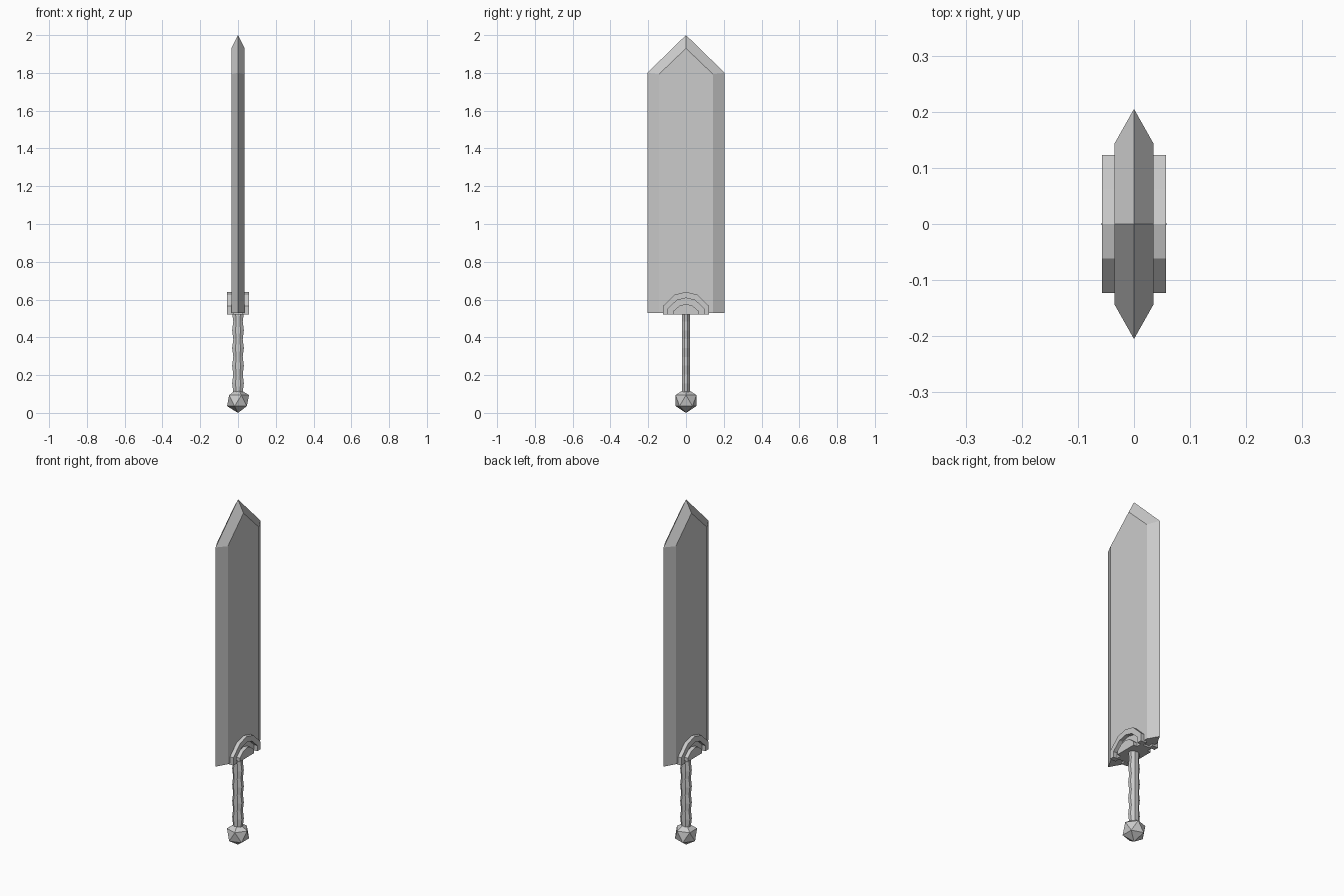
import bpy, bmesh, math

if "Cube" in bpy.data.objects:
    bpy.data.objects.remove(bpy.data.objects["Cube"])


def make_object(name, bm):
    bmesh.ops.recalc_face_normals(bm, faces=bm.faces)
    mesh = bpy.data.meshes.new(name)
    bm.to_mesh(mesh)
    bm.free()
    obj = bpy.data.objects.new(name, mesh)
    bpy.context.collection.objects.link(obj)
    return obj


def bridge(bm, a, b):
    n = len(a)
    for i in range(n):
        j = (i + 1) % n
        bm.faces.new((a[i], a[j], b[j], b[i]))


def slab(name, outline, x0, x1):
    """Extrude a closed (y, z) outline along x."""
    bm = bmesh.new()
    a = [bm.verts.new((x0, y, z)) for y, z in outline]
    b = [bm.verts.new((x1, y, z)) for y, z in outline]
    bridge(bm, a, b)
    bm.faces.new(a)
    bm.faces.new(b)
    return make_object(name, bm)


# Blade: sharp outer rim at x = 0, flat faces on both sides
def blade_outline(half, base, shoulder, tip):
    return [(-half, base), (half, base), (half, shoulder), (0, tip), (-half, shoulder)]


bm = bmesh.new()
rim = [bm.verts.new((0, y, z)) for y, z in blade_outline(0.205, 0.53, 1.8, 2.0)]
for x in (-0.035, 0.035):
    flat = [bm.verts.new((x, y, z)) for y, z in blade_outline(0.143, 0.53, 1.793, 1.93)]
    bridge(bm, rim, flat)
    bm.faces.new(flat)
make_object("blade", bm)


# Guard: an arched band and a smaller arched boss on each blade face
def arch(w, top):
    h = top - 0.52
    right = [(w, 0.52), (w, 0.52 + 0.37 * h), (w / 2, 0.52 + 0.87 * h)]
    return right + [(0, top)] + [(-y, z) for y, z in reversed(right)]


band = arch(0.123, 0.641) + arch(0.095, 0.608)[::-1]
for side, s in (("right", 1), ("left", -1)):
    slab("guard_band_" + side, band, s * 0.02, s * 0.057)
    slab("guard_boss_" + side, arch(0.065, 0.576), s * 0.02, s * 0.057)
slab("guard_core", [(-0.095, 0.52), (0.095, 0.52), (0.095, 0.54), (-0.095, 0.54)],
     -0.035, 0.035)

# Grip: eight-sided, with ridges along its length
bm = bmesh.new()
rings = []
for k in range(10):
    rx = 0.031 if k % 2 else 0.025
    z = 0.11 + k * 0.42 / 9
    c = math.cos(math.pi / 8)
    angles = [math.pi / 8 + i * math.pi / 4 for i in range(8)]
    rings.append([bm.verts.new((rx * math.cos(t) / c, 0.022 * math.sin(t) / c, z))
                  for t in angles])
for a, b in zip(rings, rings[1:]):
    bridge(bm, a, b)
bm.faces.new(rings[0])
bm.faces.new(rings[-1])
make_object("grip", bm)

# Pommel: twenty-sided ball
bpy.ops.mesh.primitive_ico_sphere_add(subdivisions=1, radius=0.065, location=(0, 0, 0.065))
bpy.context.object.name = "pommel"
